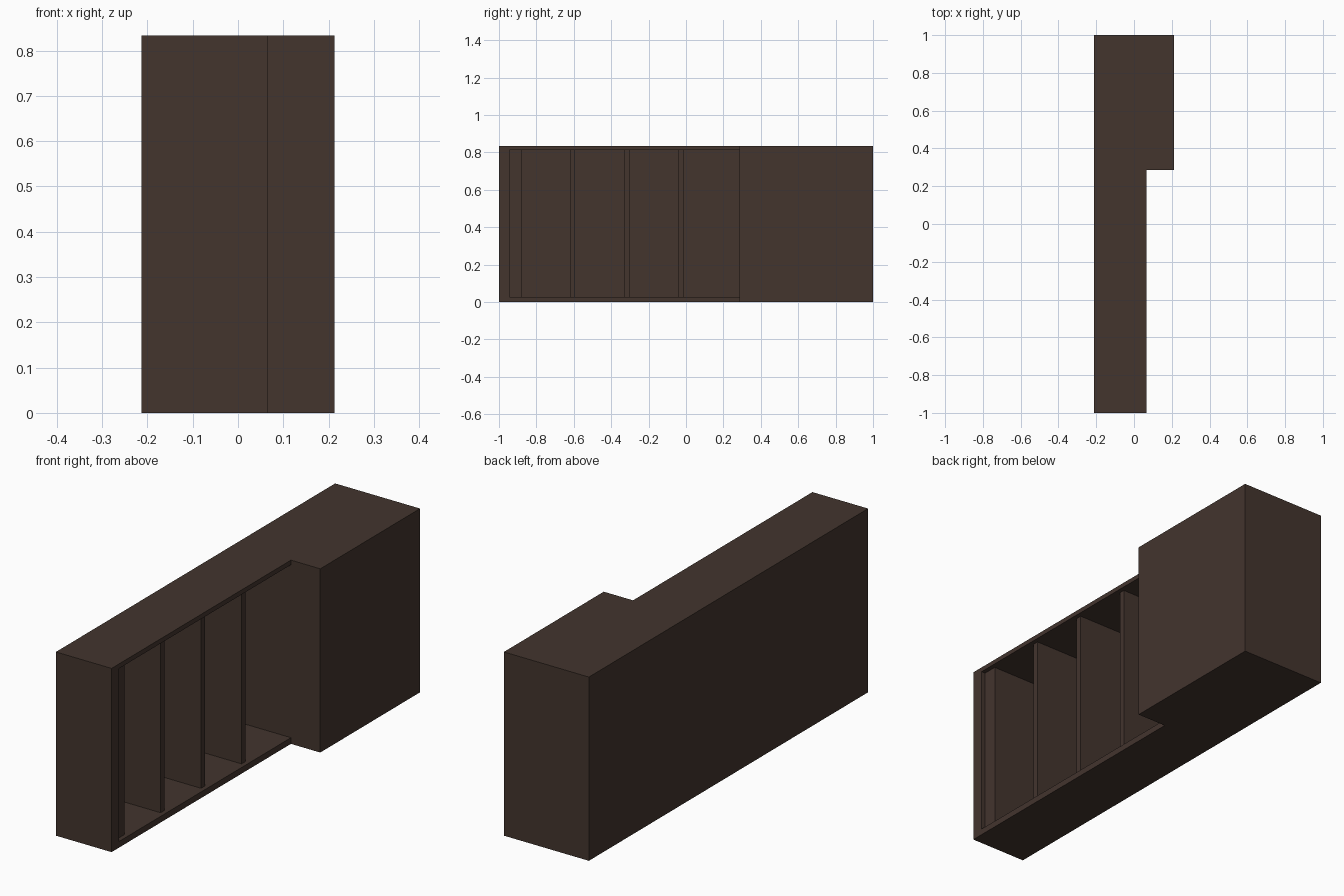
import bpy

if "Cube" in bpy.data.objects:
    bpy.data.objects.remove(bpy.data.objects["Cube"])

wood = bpy.data.materials.new("dark brown wood")
wood.diffuse_color = (0.056, 0.035, 0.027, 1)
wood.use_nodes = True
wood.node_tree.nodes["Principled BSDF"].inputs["Base Color"].default_value = wood.diffuse_color


def box(name, x, y, z):
    """Box spanning the given (min, max) ranges."""
    bpy.ops.mesh.primitive_cube_add(size=1)
    ob = bpy.context.object
    ob.name = name
    for v in ob.data.vertices:
        v.co = [r[0] if c < 0 else r[1] for c, r in zip(v.co, (x, y, z))]
    ob.data.materials.append(wood)
    return ob


BACK, FRONT, DEEP = -0.213, 0.066, 0.213   # x of back, shelf front, cabinet front
TOP, SPLIT = 0.833, 0.285                  # height, y where the cabinet starts
FLOOR, CEIL = 0.028, 0.812
INNER = BACK + 0.02

# Deep closed cabinet at one end
box("cabinet", (BACK, DEEP), (SPLIT, 1), (0, TOP))

# Open shelf carcass
box("end_panel", (BACK, FRONT), (-1, -0.945), (0, TOP))
box("top_board", (BACK, FRONT), (-0.945, SPLIT), (CEIL, TOP))
box("bottom_board", (BACK, FRONT), (-0.945, SPLIT), (0, FLOOR))
box("back_panel", (BACK, INNER), (-0.945, SPLIT), (FLOOR, CEIL))

# Slightly recessed filler strip and upright dividers
box("end_filler", (INNER, FRONT - 0.02), (-0.945, -0.88), (FLOOR, CEIL))
for i in range(3):
    y = -0.62 + 0.29 * i
    box(f"divider_{i + 1}", (INNER, FRONT - 0.02), (y, y + 0.027), (FLOOR, CEIL))
